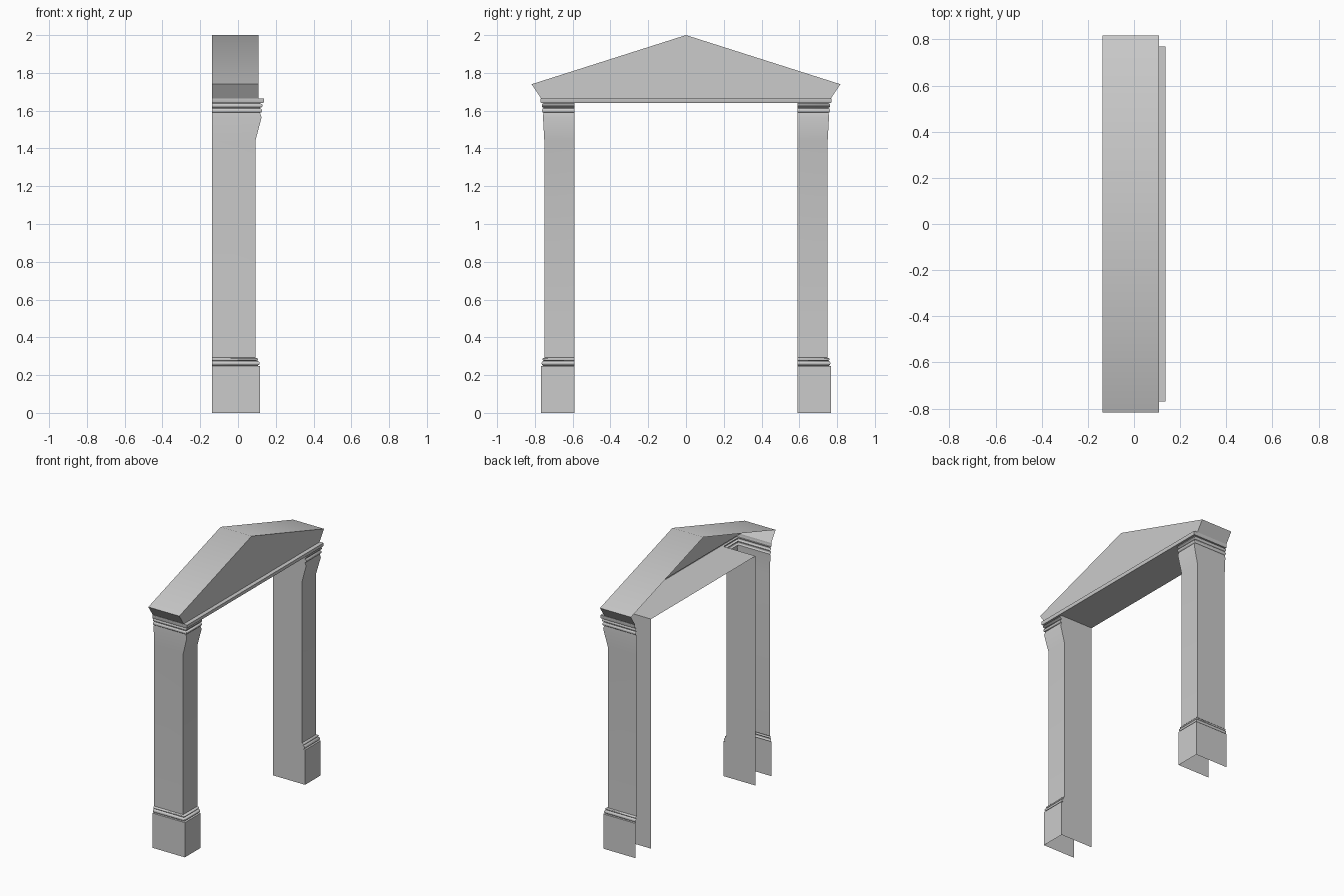
import bpy, math

if "Cube" in bpy.data.objects:
    bpy.data.objects.remove(bpy.data.objects["Cube"])

BACK = -0.137      # open rear plane (sits against a wall)
INNER = 0.59       # inner face of the pillars
CORNICE_Z = 1.64


def make(name, verts, faces, angle=40):
    mesh = bpy.data.meshes.new(name)
    mesh.from_pydata(verts, [], faces)
    ob = bpy.data.objects.new(name, mesh)
    bpy.context.collection.objects.link(ob)
    bpy.ops.object.select_all(action='DESELECT')
    ob.select_set(True)
    bpy.context.view_layer.objects.active = ob
    bpy.ops.object.shade_smooth_by_angle(angle=math.radians(angle))
    return ob


def wrap(name, profile, near):
    """Carry a profile of (front x, side y, z) around three sides, open at the back."""
    verts, faces = [], []
    for x, y, z in profile:
        y0 = near(y)
        verts += [(BACK, y0, z), (x, y0, z), (x, y, z), (BACK, y, z)]
    for r in range(len(profile) - 1):
        for i in range(3):
            a = r * 4 + i
            faces.append((a, a + 1, a + 5, a + 4))
    return make(name, verts, faces)


def bead(x, y, z0, z1, out, steps=5):
    """Half-round moulding standing out from (x, y) between two heights."""
    pts = []
    for i in range(steps + 1):
        t = math.pi * i / steps
        o = out * math.sin(t)
        pts.append((x + o, y + o * 0.7, (z0 + z1) / 2 - (z1 - z0) / 2 * math.cos(t)))
    return pts


# Pillars: plinth, base beads, shaft, flared neck, capital beads
profile = [(0.117, 0.767, 0), (0.117, 0.767, 0.248), (0.104, 0.757, 0.25)]
profile += bead(0.104, 0.757, 0.252, 0.274, 0.011)
profile += bead(0.099, 0.754, 0.276, 0.290, 0.008)
profile += [(0.092, 0.75, 0.292), (0.092, 0.75, 1.44),
            (0.125, 0.757, 1.565), (0.117, 0.755, 1.587)]
profile += bead(0.117, 0.755, 1.589, 1.612, 0.011)
profile += bead(0.117, 0.755, 1.616, 1.638, 0.013)
profile += [(0.117, 0.755, CORNICE_Z)]
pillars = wrap("pillars", profile, lambda y: INNER)
mirror = pillars.modifiers.new("mirror", 'MIRROR')
mirror.use_axis = (False, True, False)
mirror.use_mirror_merge = False

# Cornice band running round the front and both ends
wrap("cornice", [(0.117, 0.755, CORNICE_Z), (0.134, 0.767, CORNICE_Z),
                 (0.137, 0.77, 1.646), (0.137, 0.77, 1.665),
                 (0.108, 0.767, 1.665)], lambda y: -y)

# Underside of the lintel between the pillars
make("soffit", [(BACK, -INNER, CORNICE_Z), (BACK, INNER, CORNICE_Z),
                (0.117, INNER, CORNICE_Z), (0.117, -INNER, CORNICE_Z)],
     [(0, 1, 2, 3)])

# Pediment: gable front, sloping top and slanted eaves, open behind
outline = [(-0.767, 1.665), (0.767, 1.665), (0.817, 1.74), (0, 2.0), (-0.817, 1.74)]
n = len(outline)
verts = [(x, y, z) for x in (0.108, BACK) for y, z in outline]
faces = [tuple(range(n))]
faces += [(i, i + n, (i + 1) % n + n, (i + 1) % n) for i in range(1, n)]
make("pediment", verts, faces)
